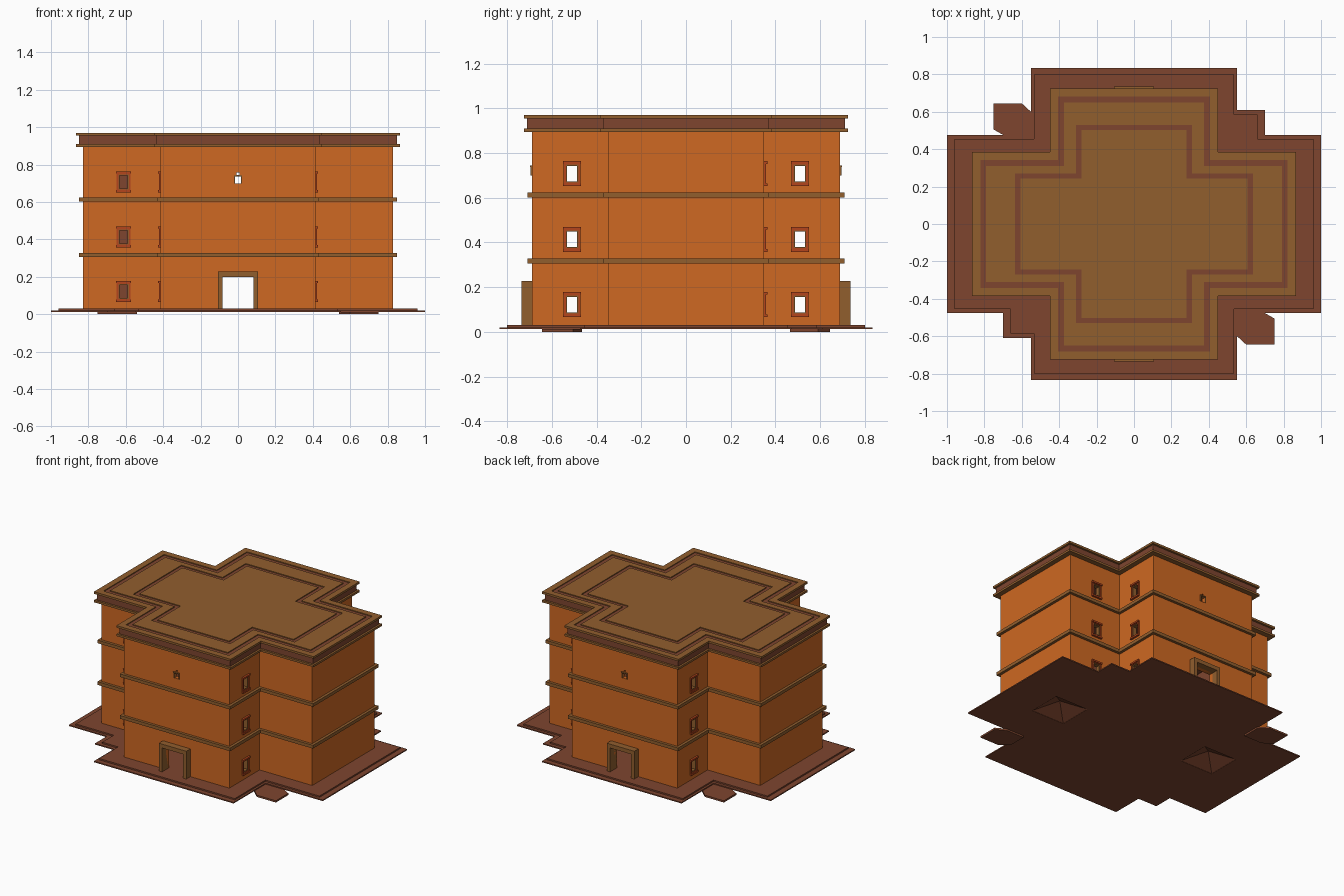
import bpy, bmesh

if "Cube" in bpy.data.objects:
    bpy.data.objects.remove(bpy.data.objects["Cube"], do_unlink=True)


def material(name, rgb):
    m = bpy.data.materials.new(name)
    m.use_nodes = True
    m.diffuse_color = (*rgb, 1)
    bsdf = m.node_tree.nodes["Principled BSDF"]
    bsdf.inputs["Base Color"].default_value = (*rgb, 1)
    bsdf.inputs["Roughness"].default_value = 0.9
    return m


ORANGE = material("orange_plaster", (0.62, 0.138, 0.016))
TAN = material("tan_stone", (0.283, 0.112, 0.027))
BROWN = material("red_brown_stone", (0.209, 0.06, 0.028))
RED = material("window_red", (0.46, 0.06, 0.012))


def finish(name, bm, *mats):
    mesh = bpy.data.meshes.new(name)
    bm.to_mesh(mesh)
    bm.free()
    for m in mats:
        mesh.materials.append(m)
    obj = bpy.data.objects.new(name, mesh)
    bpy.context.scene.collection.objects.link(obj)
    return obj


def turned(half):
    """Complete an outline by a half turn."""
    return half + [(-x, -y) for x, y in half]


def cross(d=0.0, ex=0.83, ey=0.69, wx=0.415, wy=0.35):
    """Cross-shaped plan: arm ends ex, ey and arm half widths wx, wy, grown by d."""
    ex, ey, wx, wy = ex + d, ey + d, wx + d, wy + d
    return turned([(ex, -wy), (ex, wy), (wx, wy), (wx, ey), (-wx, ey), (-wx, wy)])


def prism(name, outline, z0, z1, mats, hole=None):
    """Extrude an outline; a hole of equal corner count makes it a ring."""
    bm = bmesh.new()

    def loop(points, z):
        return [bm.verts.new((x, y, z)) for x, y in points]

    lo, hi = loop(outline, z0), loop(outline, z1)
    n = len(outline)
    if hole:
        hlo, hhi = loop(hole, z0), loop(hole, z1)
    else:
        bm.faces.new(hi)
        bm.faces.new(lo[::-1])
    for i in range(n):
        j = (i + 1) % n
        bm.faces.new((lo[i], lo[j], hi[j], hi[i]))
        if hole:
            inner = bm.faces.new((hlo[j], hlo[i], hhi[i], hhi[j]))
            inner.material_index = len(mats) - 1
            bm.faces.new((hi[i], hi[j], hhi[j], hhi[i]))
            bm.faces.new((lo[j], lo[i], hlo[i], hlo[j]))
    bmesh.ops.recalc_face_normals(bm, faces=bm.faces)
    return finish(name, bm, *mats)


def boxes(name, spans, mat):
    """One object from boxes given as (x0, x1, y0, y1, z0, z1)."""
    bm = bmesh.new()
    for x0, x1, y0, y1, z0, z1 in spans:
        made = bmesh.ops.create_cube(bm, size=1)["verts"]
        bmesh.ops.scale(bm, vec=(x1 - x0, y1 - y0, z1 - z0), verts=made)
        bmesh.ops.translate(bm, vec=((x0 + x1) / 2, (y0 + y1) / 2, (z0 + z1) / 2), verts=made)
    return finish(name, bm, mat)


def cut(obj, spans, mat):
    """Cut boxes out of an object."""
    cutter = boxes("cutter", spans, mat)
    cutter.hide_render = True
    mod = obj.modifiers.new("openings", "BOOLEAN")
    mod.operation, mod.solver, mod.object = "DIFFERENCE", "EXACT", cutter
    deps = bpy.context.evaluated_depsgraph_get()
    mesh = bpy.data.meshes.new_from_object(obj.evaluated_get(deps))
    obj.modifiers.clear()
    obj.data = mesh
    bpy.data.objects.remove(cutter, do_unlink=True)


def on_wall(axis, sign, wall, u, n0, n1, u0, u1, z0, z1):
    """Box on a wall: n runs outward from the wall, u along it."""
    n = sorted((sign * (wall + n0), sign * (wall + n1)))
    span = (u + u0, u + u1)
    return (*n, *span, z0, z1) if axis == "x" else (*span, *n, z0, z1)


def frame(place, n0, n1, w, h, t, z):
    """Four bars round an opening, w and h are outer half sizes."""
    return [on_wall(*place, n0, n1, -w, -w + t, z - h, z + h),
            on_wall(*place, n0, n1, w - t, w, z - h, z + h),
            on_wall(*place, n0, n1, -w + t, w - t, z - h, z - h + t),
            on_wall(*place, n0, n1, -w + t, w - t, z + h - t, z + h)]


# Ground plates, with a hole under each side arm
plate = turned([(1, -.475), (1, .475), (.7, .475), (.7, .61), (.55, .61),
                (.55, .835), (-.55, .835), (-.55, .475)])
step = turned([(.96, -.455), (.96, .455), (.66, .455), (.66, .585), (.535, .585),
               (.535, .8), (-.535, .8), (-.535, .455)])
pits = [(s * .575 - .13, s * .575 + .13, -s * .06 - .12, -s * .06 + .12, -.1, .1) for s in (1, -1)]
cut(prism("ground_plate", plate, .012, .02, [BROWN]), pits, BROWN)
cut(prism("ground_step", step, .02, .03, [BROWN]), pits, BROWN)

# Corner paving tabs and the open pyramids over the floor holes
tab = [(.75, -.645), (.75, -.505), (.68, -.465), (.54, -.465), (.54, -.59), (.6, -.645)]
for s, side in ((1, "left"), (-1, "right")):
    prism(side + "_paving_tab", [(s * x, s * y) for x, y in tab], 0, .0125, [BROWN])
    bm = bmesh.new()
    apex = bm.verts.new((s * .575, -s * .06, .08))
    rim = [bm.verts.new((s * .575 + x * .132, -s * .06 + y * .122, .0125))
           for x, y in ((1, 1), (-1, 1), (-1, -1), (1, -1))]
    for i in range(4):
        bm.faces.new((rim[i], rim[(i + 1) % 4], apex))
    finish(side + "_floor_pyramid", bm, BROWN)

# Windows on the arm walls, three storeys
places = [("x", s, .415, u) for s in (1, -1) for u in (.51, -.51)]
places += [("y", s, .35, s * .612) for s in (1, -1)]
openings, red_bars, tan_bars = [], [], []
for place in places:
    for z in (.122, .414, .708):
        openings.append(on_wall(*place, -.06, .03, -.028, .028, z - .04, z + .04))
        red_bars += frame(place, -.005, .008, .038, .05, .01, z)
        for end in (-.05, .05):
            red_bars.append(on_wall(*place, -.005, .014, -.04, .04, z + end - .006, z + end + .006))
        tan_bars += frame(place, -.028, .003, .0285, .0405, .006, z)
boxes("window_frames", red_bars, RED)
boxes("window_linings", tan_bars, TAN)

# Hollow cross-shaped walls, cut for doors, vents and windows
openings.append((-.083, .083, -1, 1, .025, .2))
openings.append((-.017, .017, -1, 1, .7, .737))
openings.append((-.007, .007, -1, 1, .745, .757))
walls = prism("walls", cross(), .02, .9, [ORANGE, BROWN], hole=cross(-.03))
cut(walls, openings, ORANGE)

# Door surrounds and vent trims on the front and back
doors, vents = [], []
for s in (1, -1):
    place = ("y", s, .69, 0)
    for u in (-.108, .083):
        doors.append(on_wall(*place, -.03, .046, u, u + .025, .03, .2))
    doors.append(on_wall(*place, -.03, .046, -.108, .108, .2, .228))
    vents.append(on_wall(*place, -.01, .008, -.022, .022, .737, .745))
    for u in (-.021, .017):
        vents.append(on_wall(*place, -.01, .006, u, u + .004, .7, .737))
boxes("door_surrounds", doors, TAN)
boxes("vent_trims", vents, TAN)

# Storey bands and cornice
for name, z0, z1, d in (("lower_band", .305, .328, .019), ("upper_band", .602, .624, .019),
                        ("cornice_band", .895, .91, .035)):
    prism(name, cross(d), z0, z1, [TAN], hole=cross(-.005))
prism("cornice", cross(.021), .908, .956, [BROWN])

# Roof with two sunken cross-shaped grooves
inner = dict(ex=.636, ey=.53, wx=.31, wy=.27)
prism("roof_slab", cross(.035), .955, .962, [TAN])
prism("roof_grooves", cross(-.005), .961, .964, [BROWN])
prism("roof_rim", cross(.035), .962, .97, [TAN], hole=cross(-.009))
prism("roof_middle", cross(-.04), .962, .97, [TAN], hole=cross(**inner))
prism("roof_center", cross(-.028, **inner), .962, .97, [TAN])
